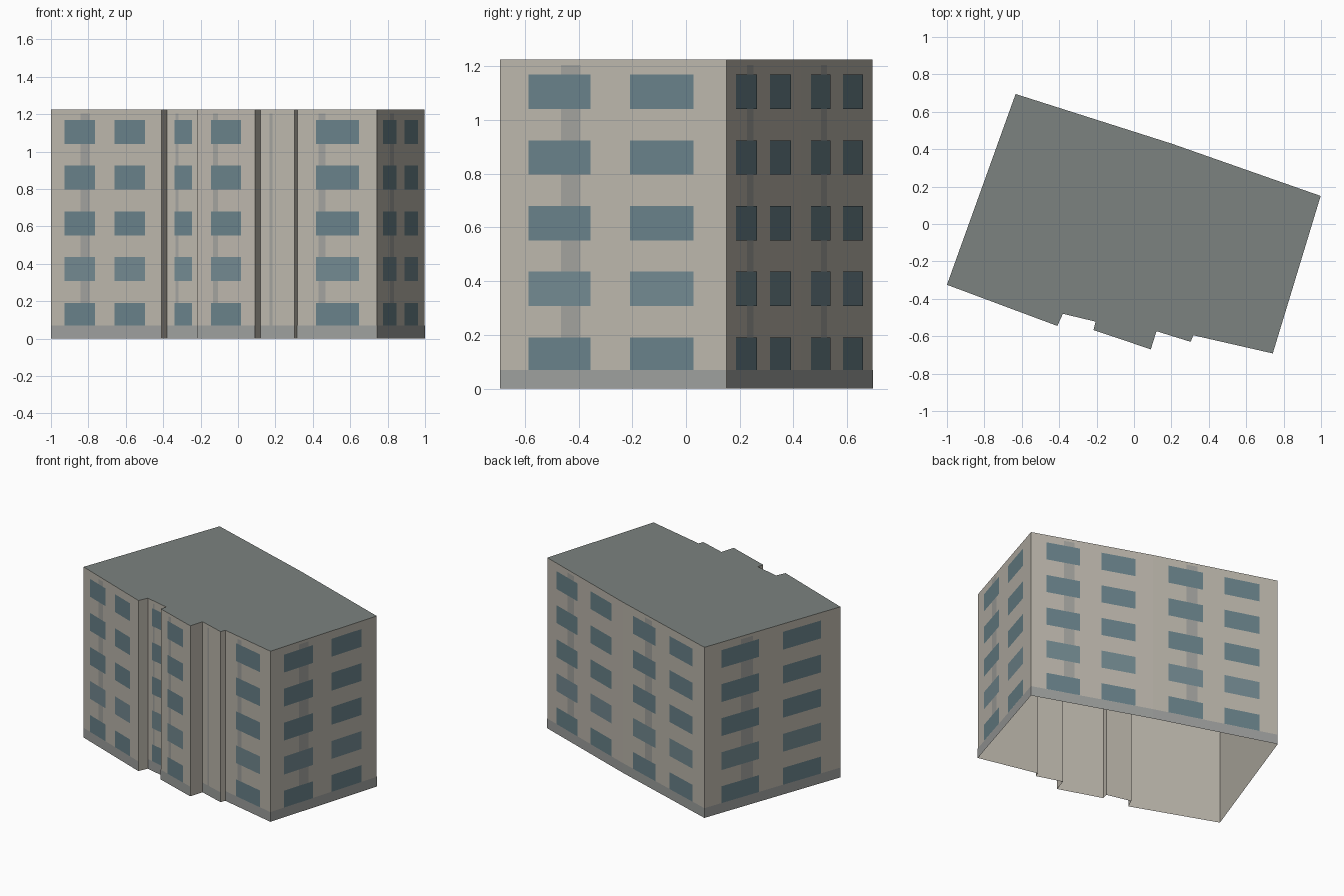
import bpy, bmesh
from mathutils import Vector

if "Cube" in bpy.data.objects:
    bpy.data.objects.remove(bpy.data.objects["Cube"])

H = 1.225          # roof height
BASE = 0.07        # plinth height
STOREYS, PITCH = 5, 0.2445

# Footprint, counter-clockwise seen from above, starting at the left corner
OUTLINE = [(-1, -0.325), (-0.41, -0.545), (-0.38, -0.48), (-0.205, -0.522),
           (-0.217, -0.567), (0.09, -0.67), (0.12, -0.573), (0.303, -0.63),
           (0.317, -0.595), (0.742, -0.692), (0.998, 0.15), (0.2, 0.43),
           (-0.633, 0.695)]


def material(name, rgb):
    m = bpy.data.materials.new(name)
    m.diffuse_color = (*rgb, 1)
    m.use_nodes = True
    m.node_tree.nodes["Principled BSDF"].inputs["Base Color"].default_value = m.diffuse_color
    return m


def make(name, faces, mat):
    """Object from a list of faces, each a list of points."""
    bm = bmesh.new()
    for f in faces:
        bm.faces.new([bm.verts.new(p) for p in f])
    bmesh.ops.remove_doubles(bm, verts=bm.verts, dist=1e-5)
    me = bpy.data.meshes.new(name)
    bm.to_mesh(me)
    bm.free()
    me.materials.append(mat)
    ob = bpy.data.objects.new(name, me)
    bpy.context.collection.objects.link(ob)
    return ob


def panel(a, b, u0, u1, z0, z1, out=0.0):
    """Rectangle on wall a-b between fractions u0..u1, pushed outwards."""
    a, b = Vector(a), Vector(b)
    d = b - a
    n = Vector((d.y, -d.x)).normalized() * out
    p, q = a + d * u0 + n, a + d * u1 + n
    return [(p.x, p.y, z0), (q.x, q.y, z0), (q.x, q.y, z1), (p.x, p.y, z1)]


edges = list(zip(OUTLINE, OUTLINE[1:] + OUTLINE[:1]))

# Wall shell (open underneath) and flat roof
make("walls", [panel(a, b, 0, 1, 0, H) for a, b in edges],
     material("plaster", (0.50, 0.47, 0.41)))
make("roof", [[(x, y, H) for x, y in OUTLINE]],
     material("roofing", (0.20, 0.225, 0.215)))

# Facade details on every wall except the narrow returns
plinth, strips, windows, pale_windows = [], [], [], []
for a, b in edges:
    length = (Vector(b) - Vector(a)).length
    if length < 0.15:
        continue
    plinth.append(panel(a, b, 0, 1, 0, BASE, 0.001))
    strips.append(panel(a, b, 0.27, 0.356, BASE, 1.205, 0.001))
    bays = [(0.125, 0.40), (0.575, 0.855)] if length > 0.5 else [(0.235, 0.765)]
    for k in range(STOREYS):
        z = 0.063 + k * PITCH
        group = pale_windows if k == 1 else windows
        for u0, u1 in bays:
            group.append(panel(a, b, u0, u1, max(z, BASE), z + 0.128, 0.002))
    # the wide front wall on the right carries a single large bay
    if a == OUTLINE[8]:
        windows[:] = windows[:-8]
        pale_windows[:] = pale_windows[:-2]
        for k in range(STOREYS):
            z = 0.063 + k * PITCH
            group = pale_windows if k == 1 else windows
            group.append(panel(a, b, 0.235, 0.775, max(z, BASE), z + 0.128, 0.002)) \
                if length <= 0.5 else None

# Correct bay counts are decided by wall length
make("plinth", plinth, material("plinth_grey", (0.34, 0.35, 0.34)))
make("facade_strips", strips, material("strip_grey", (0.36, 0.36, 0.34)))
make("windows", windows, material("glass", (0.14, 0.22, 0.25)))
make("pale_windows", pale_windows, material("pale_glass", (0.17, 0.25, 0.28)))
